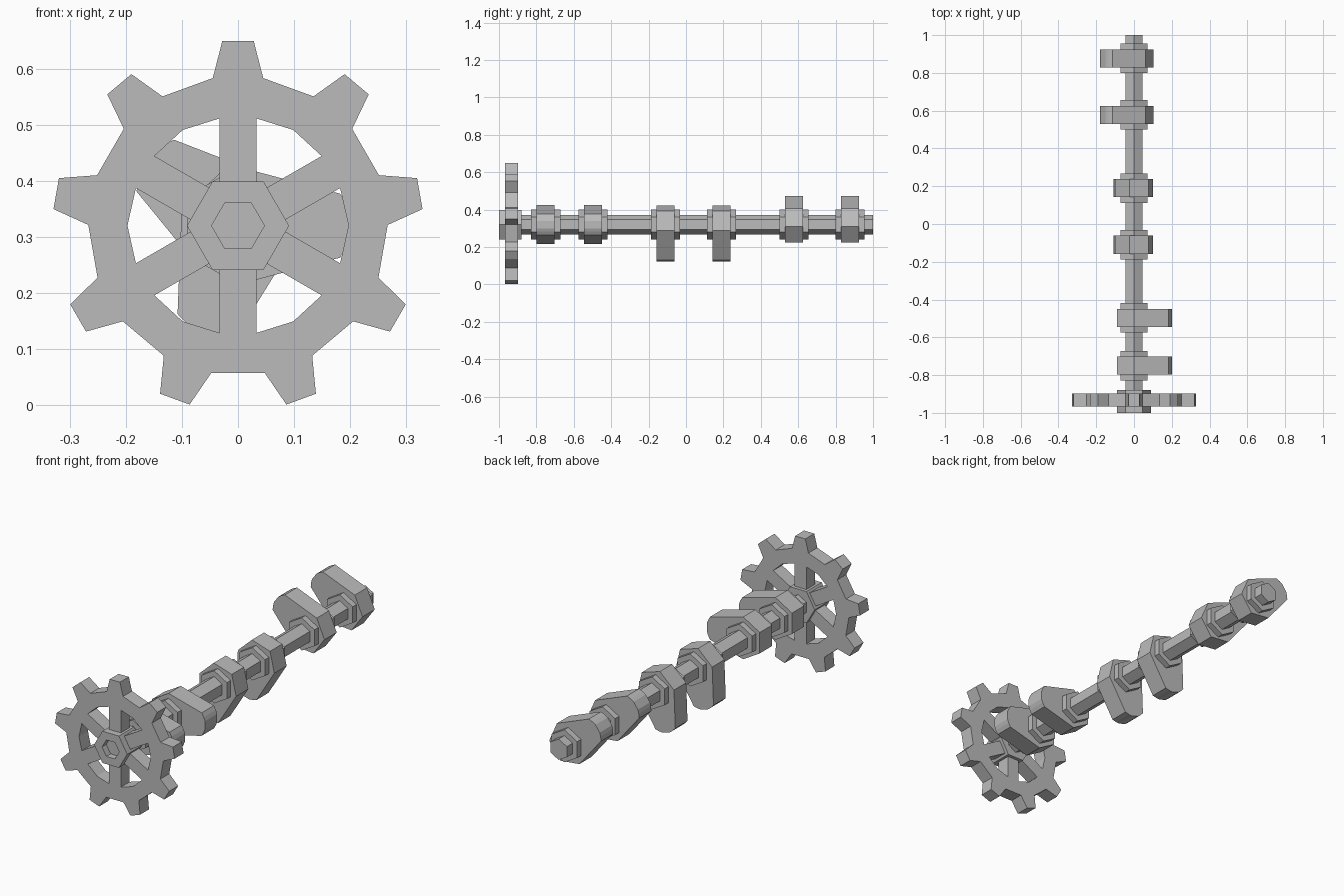
import bpy, bmesh
from math import cos, sin, radians, tau
from mathutils import Matrix

cube = bpy.data.objects.get("Cube")
if cube:
    bpy.data.objects.remove(cube, do_unlink=True)

AXIS_Z = 0.32   # height of the shaft axis

steel = bpy.data.materials.new("grey_steel")
steel.use_nodes = True
GREY = (0.5, 0.5, 0.5, 1)
steel.diffuse_color = GREY
steel.node_tree.nodes["Principled BSDF"].inputs["Base Color"].default_value = GREY


def turn(points, degrees):
    a = radians(degrees)
    return [(x * cos(a) - y * sin(a), x * sin(a) + y * cos(a)) for x, y in points]


def hexagon(radius, start=0):
    return turn([(radius * cos(i * tau / 6), radius * sin(i * tau / 6)) for i in range(6)], start)


def slab(name, loops, y0, y1):
    """Extrude an outline (first loop) with holes (other loops) from y0 to y1."""
    curve = bpy.data.curves.new(name + "_outline", "CURVE")
    curve.dimensions = "2D"
    curve.fill_mode = "BOTH"
    curve.extrude = (y1 - y0) / 2
    for loop in loops:
        spline = curve.splines.new("POLY")
        spline.points.add(len(loop) - 1)
        for point, (x, z) in zip(spline.points, loop):
            point.co = (x, z, 0, 1)
        spline.use_cyclic_u = True
    helper = bpy.data.objects.new(name + "_outline", curve)
    bpy.context.collection.objects.link(helper)
    graph = bpy.context.evaluated_depsgraph_get()
    mesh = bpy.data.meshes.new_from_object(helper.evaluated_get(graph), depsgraph=graph)
    bpy.data.objects.remove(helper, do_unlink=True)
    bpy.data.curves.remove(curve)

    # weld the caps to the walls and stand the slab on the shaft axis
    bm = bmesh.new()
    bm.from_mesh(mesh)
    bmesh.ops.remove_doubles(bm, verts=bm.verts, dist=1e-5)
    bm.transform(Matrix.Translation((0, (y0 + y1) / 2, AXIS_Z)) @ Matrix.Rotation(radians(90), 4, "X"))
    bmesh.ops.recalc_face_normals(bm, faces=bm.faces)
    for face in bm.faces:
        face.smooth = False
        face.material_index = 0
    bm.to_mesh(mesh)
    bm.free()
    mesh.name = name
    mesh.materials.clear()
    mesh.materials.append(steel)
    obj = bpy.data.objects.new(name, mesh)
    bpy.context.collection.objects.link(obj)
    return obj


# Shaft
slab("shaft", [hexagon(0.052, 30)], -0.95, 1.0)

# Gear wheel: nine teeth, six spoke openings
tooth = [(0.045, 0.263), (0.028, 0.329), (-0.028, 0.329), (-0.045, 0.263)]
rim = [p for i in range(9) for p in turn(tooth, i * 40)]
opening = [(0.066, 0), (0.182, -0.067), (0.197, 0), (0.182, 0.067)]
slab("gear_wheel", [rim] + [turn(opening, i * 60) for i in range(6)], -0.967, -0.897)

# Hub with hexagonal socket
slab("gear_hub", [hexagon(0.091), hexagon(0.047)], -1.0, -0.88)

# Cams in three pairs, each with a wider collar
half = [(0.2, 0.02), (0.193, 0.038), (0.182, 0.057), (0, 0.105), (-0.091, 0.052)]
lobe = half + [(x, -y) for x, y in reversed(half)]
pairs = [("front", 0, (-0.75, -0.497)), ("middle", 253, (-0.11, 0.19)), ("rear", 144, (0.578, 0.877))]
for place, angle, centres in pairs:
    for i, y in enumerate(centres, 1):
        slab(f"{place}_cam_{i}", [turn(lobe, angle)], y - 0.048, y + 0.048)
        slab(f"{place}_collar_{i}", [hexagon(0.081, 30)], y - 0.078, y + 0.078)
